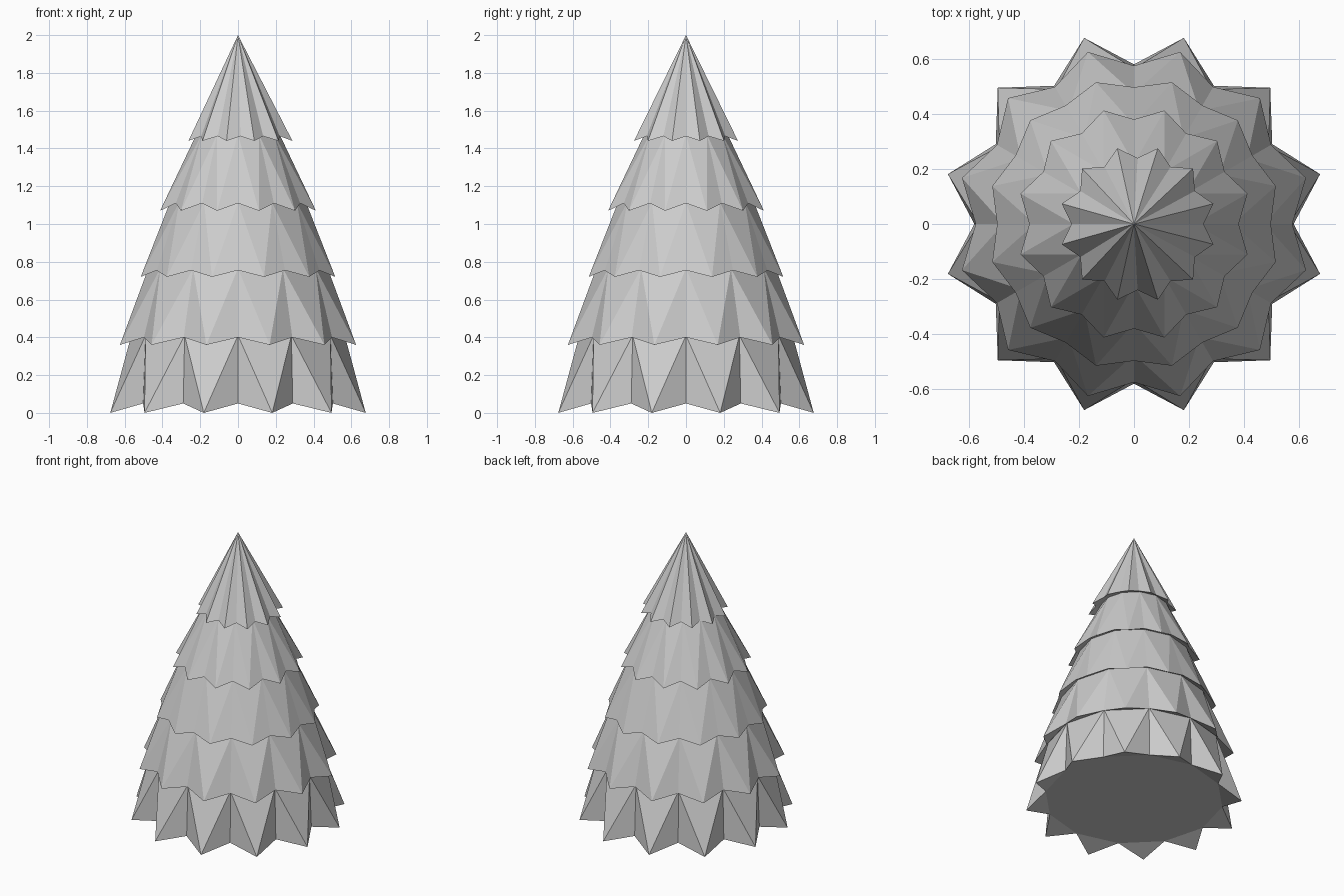
import bpy, bmesh
from math import sin, cos, radians

if "Cube" in bpy.data.objects:
    bpy.data.objects.remove(bpy.data.objects["Cube"])

N = 12
# Per tier: tip radius, tip z, notch radius, notch z, top radius, top z, x shift of the skirt
TIERS = [
    (0.700, 0.00, 0.580, 0.05, 0.565, 0.41, 0.0),
    (0.647, 0.36, 0.575, 0.40, 0.475, 0.765, 0.0),
    (0.533, 0.72, 0.497, 0.755, 0.36, 1.115, 0.0),
    (0.427, 1.07, 0.380, 1.11, 0.22, 1.475, 0.0),
    (0.285, 1.44, 0.240, 1.465, 0.0, 2.0, 0.013),
]

bm = bmesh.new()


def ring(r, z, start, dx=0.0):
    return [bm.verts.new((r * cos(radians(start + 30 * i)) + dx,
                          r * sin(radians(start + 30 * i)), z)) for i in range(N)]


below = None
for tip_r, tip_z, notch_r, notch_z, top_r, top_z, dx in TIERS:
    tips = ring(tip_r, tip_z, 15, dx)
    notches = ring(notch_r, notch_z, 0, dx)
    # Base cap on the lowest tier, narrow ledge under the others
    if below is None:
        bm.faces.new(notches[::-1])
    for i in range(N):
        j = (i + 1) % N
        if below:
            bm.faces.new((notches[i], below[i], below[j], notches[j]))
        # Underside of each branch point
        bm.faces.new((notches[i], notches[j], tips[i]))
    # Pleated skirt rising to the ring above, or to the apex
    if top_r > 0:
        top = ring(top_r, top_z, 0)
        for i in range(N):
            j = (i + 1) % N
            bm.faces.new((notches[i], tips[i], top[i]))
            bm.faces.new((tips[i], top[j], top[i]))
            bm.faces.new((tips[i], notches[j], top[j]))
        below = top
    else:
        apex = bm.verts.new((0, 0, top_z))
        for i in range(N):
            bm.faces.new((notches[i], tips[i], apex))
            bm.faces.new((tips[i], notches[(i + 1) % N], apex))

bmesh.ops.recalc_face_normals(bm, faces=bm.faces[:])
mesh = bpy.data.meshes.new("tree_foliage")
bm.to_mesh(mesh)
bm.free()
bpy.context.collection.objects.link(bpy.data.objects.new("tree_foliage", mesh))
